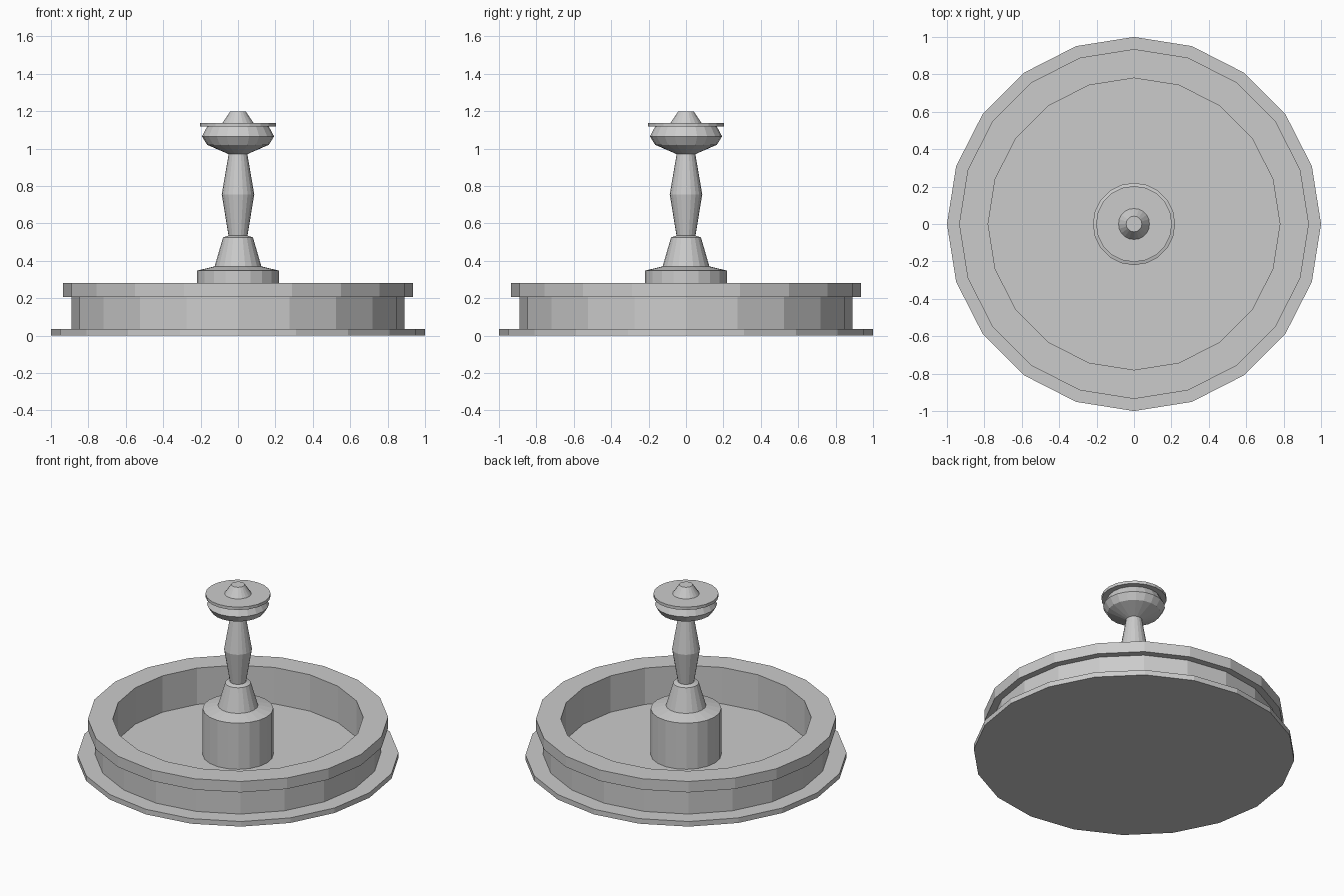
import bpy, bmesh
from math import cos, sin, pi

if "Cube" in bpy.data.objects:
    bpy.data.objects.remove(bpy.data.objects["Cube"])

SIDES = 20


def lathe(name, profile):
    """Flat-faced solid of revolution; profile is (radius, z) from bottom to top."""
    bm = bmesh.new()
    rings = [[bm.verts.new((r * cos(2 * pi * i / SIDES), r * sin(2 * pi * i / SIDES), z))
              for i in range(SIDES)] for r, z in profile]
    for a, b in zip(rings, rings[1:]):
        for i in range(SIDES):
            j = (i + 1) % SIDES
            bm.faces.new((a[i], a[j], b[j], b[i]))
    bm.faces.new(rings[0][::-1])
    bm.faces.new(rings[-1])
    mesh = bpy.data.meshes.new(name)
    bm.to_mesh(mesh)
    bm.free()
    obj = bpy.data.objects.new(name, mesh)
    bpy.context.collection.objects.link(obj)
    return obj


# Basin: stepped foot, wall, overhanging rim, and recessed floor
lathe("basin", [(1.0, 0.0), (1.0, 0.035), (0.89, 0.035), (0.89, 0.205),
                (0.935, 0.205), (0.935, 0.28), (0.78, 0.28), (0.78, 0.03)])

# Pedestal: drum standing on the basin floor with a tapered collar
lathe("pedestal", [(0.22, 0.03), (0.22, 0.347), (0.125, 0.37),
                   (0.08, 0.525), (0.05, 0.535)])

# Column: swelling shaft
lathe("column", [(0.05, 0.53), (0.087, 0.755), (0.05, 0.97)])

# Upper bowl with a flat lid
lathe("upper_bowl", [(0.05, 0.97), (0.165, 1.02), (0.193, 1.065), (0.165, 1.117),
                     (0.203, 1.117), (0.203, 1.137)])

# Spout on top
lathe("spout", [(0.083, 1.137), (0.042, 1.198)])
